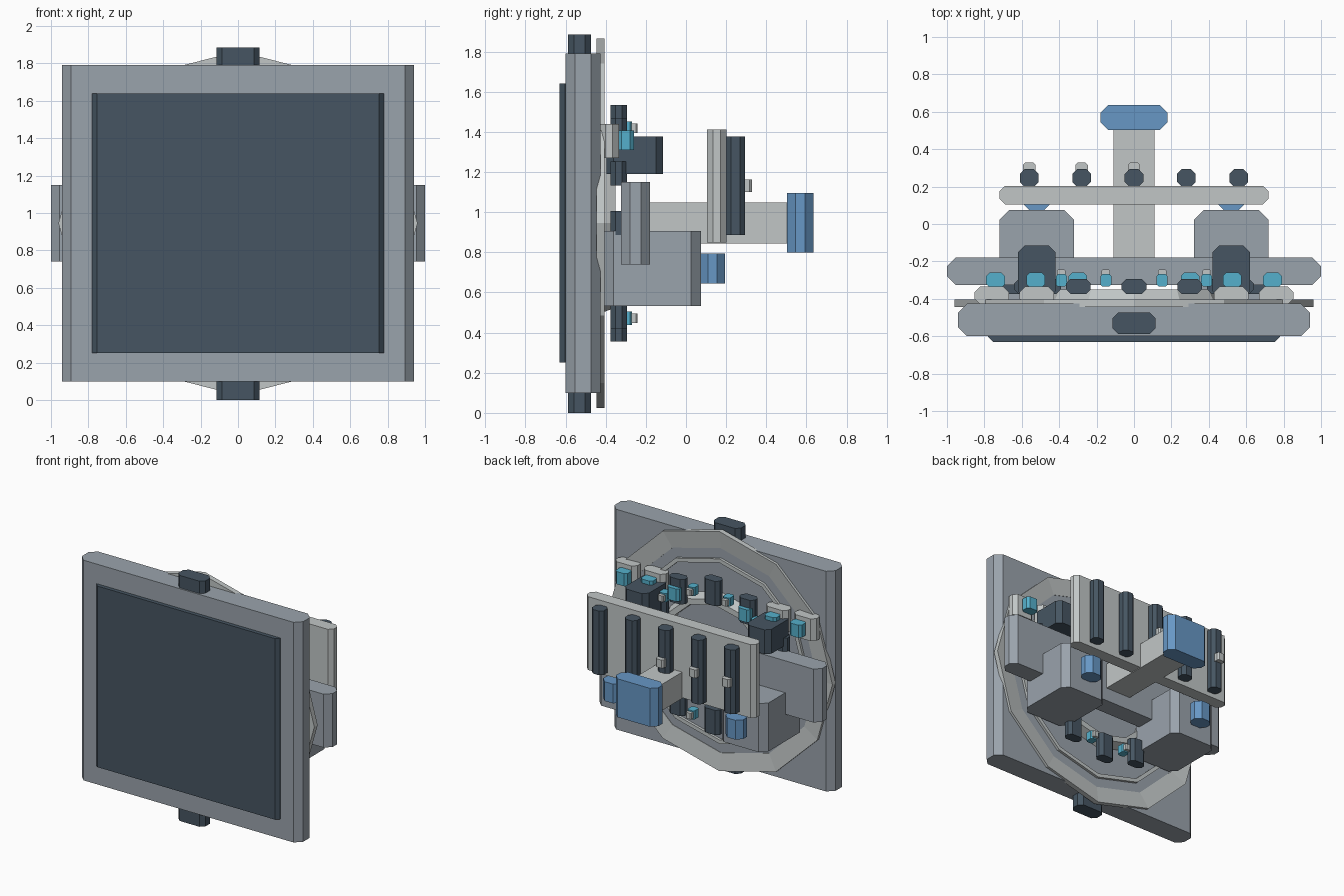
import bpy, bmesh, math

if "Cube" in bpy.data.objects:
    bpy.data.objects.remove(bpy.data.objects["Cube"])


def srgb(hexa):
    out = []
    for i in (0, 2, 4):
        c = int(hexa[i:i + 2], 16) / 255
        out.append(c / 12.92 if c <= 0.04045 else ((c + 0.055) / 1.055) ** 2.4)
    return (*out, 1)


def material(name, hexa):
    m = bpy.data.materials.new(name)
    m.diffuse_color = srgb(hexa)
    m.use_nodes = True
    m.node_tree.nodes["Principled BSDF"].inputs["Base Color"].default_value = m.diffuse_color
    return m


GREY = material("mid grey", "9AA3AC")
LIGHT = material("light grey", "C1C6C6")
DARK = material("dark slate", "465562")
BLUE = material("blue", "6797C5")
CYAN = material("cyan", "55B0CC")
CZ = 0.945  # height of the ring centre


def finish(bm, name, mat):
    bmesh.ops.recalc_face_normals(bm, faces=bm.faces[:])
    me = bpy.data.meshes.new(name)
    bm.to_mesh(me)
    bm.free()
    me.materials.append(mat)
    ob = bpy.data.objects.new(name, me)
    bpy.context.collection.objects.link(ob)
    return ob


def block(name, mat, x, y, z, c=0.03):
    """Upright box with chamfered vertical edges; x, y, z are (min, max)."""
    (x0, x1), (y0, y1), (z0, z1) = x, y, z
    c = min(c, 0.45 * (x1 - x0), 0.45 * (y1 - y0))
    outline = [(x0 + c, y0), (x1 - c, y0), (x1, y0 + c), (x1, y1 - c),
               (x1 - c, y1), (x0 + c, y1), (x0, y1 - c), (x0, y0 + c)]
    bm = bmesh.new()
    base = bm.faces.new([bm.verts.new((px, py, z0)) for px, py in outline])
    ext = bmesh.ops.extrude_face_region(bm, geom=[base])
    for v in ext["geom"]:
        if isinstance(v, bmesh.types.BMVert):
            v.co.z = z1
    return finish(bm, name, mat)


def span(centre, half):
    return (centre - half, centre + half)


def ring(name, mat, profile, n=12):
    """Twelve-sided oval ring about the y axis from (x radius, z radius, y) points."""
    bm = bmesh.new()
    loops = []
    for rx, rz, y in profile:
        loops.append([bm.verts.new((rx * math.sin(2 * math.pi * i / n), y,
                                    CZ + rz * math.cos(2 * math.pi * i / n)))
                      for i in range(n)])
    for a, b in zip(loops, loops[1:] + loops[:1]):
        for i in range(n):
            j = (i + 1) % n
            bm.faces.new((a[i], a[j], b[j], b[i]))
    return finish(bm, name, mat)


# Front panel, screen and edge tabs
block("main_panel", GREY, (-0.94, 0.94), (-0.60, -0.425), (0.10, 1.79), 0.048)
block("front_screen", DARK, (-0.78, 0.78), (-0.63, -0.57), (0.25, 1.64), 0.026)
block("top_tab", DARK, (-0.115, 0.115), (-0.588, -0.473), (1.75, 1.885))
block("bottom_tab", DARK, (-0.115, 0.115), (-0.588, -0.473), (0.0, 0.14))

# Concentric rings on the back
ring("outer_ring", LIGHT, [(0.96, 0.92, -0.445), (0.96, 0.92, -0.405),
                           (0.82, 0.785, -0.422), (0.82, 0.785, -0.445)])
ring("middle_ring", LIGHT, [(0.75, 0.71, -0.43), (0.75, 0.71, -0.405),
                            (0.72, 0.68, -0.405), (0.72, 0.68, -0.43)])
ring("inner_ring", LIGHT, [(0.50, 0.45, -0.43), (0.46, 0.42, -0.35),
                           (0.42, 0.375, -0.35), (0.42, 0.375, -0.43)])

# Cross beam, arm and end cap
block("cross_beam", GREY, (-1.0, 1.0), (-0.325, -0.18), (0.74, 1.15), 0.045)
block("centre_arm", LIGHT, (-0.11, 0.11), (-0.25, 0.53), (0.845, 1.047), 0.01)
block("arm_end_cap", BLUE, (-0.18, 0.18), (0.503, 0.635), (0.80, 1.095), 0.042)

# Rear plate with fins and knobs
block("rear_plate", LIGHT, (-0.72, 0.72), (0.105, 0.203), (0.85, 1.413), 0.03)
for i in range(5):
    x = -0.56 + 0.28 * i
    block(f"fin_{i}", DARK, span(x, 0.05), (0.20, 0.293), (0.885, 1.377), 0.025)
    if i < 3:
        block(f"fin_knob_{i}", LIGHT, span(x, 0.033), (0.275, 0.328), (1.10, 1.163), 0.012)

# Parts repeated on the left and right
for side, s in (("left", -1), ("right", 1)):
    block(f"{side}_housing", GREY, span(0.52 * s, 0.198), (-0.41, 0.075), (0.533, 0.905), 0.05)
    block(f"{side}_blue_plug", BLUE, span(0.52 * s, 0.075), (0.07, 0.195), (0.645, 0.793), 0.04)
    block(f"{side}_dark_box", DARK, span(0.52 * s, 0.1), (-0.395, -0.115), (1.19, 1.377), 0.035)
    for k, x in enumerate((0.52, 0.76)):
        block(f"{side}_light_pad_{k}", LIGHT, span(x * s, 0.093), (-0.43, -0.335), (1.27, 1.44), 0.03)
    for k, x in enumerate((0.30, 0.525, 0.74)):
        block(f"{side}_cyan_cap_{k}", CYAN, span(x * s, 0.05), (-0.34, -0.26), (1.31, 1.407), 0.018)

# Dark blocks around the inner ring, lying flat at the sides
for i in range(12):
    a = math.radians(30 * i)
    x, z = 0.595 * math.sin(a), CZ + 0.495 * math.cos(a)
    flat = i in (2, 3, 4, 8, 9, 10)
    hx, hz = (0.125, 0.06) if flat else (0.066, 0.095)
    block(f"ring_block_{i}", DARK, span(x, hx), (-0.375, -0.293), span(z, hz), 0.025)

# Small cyan studs with light tips between the dark blocks
for a in (15, 42, 165, 195, 318, 345):
    r = math.radians(a)
    x, z = 0.58 * math.sin(r), CZ + 0.49 * math.cos(r)
    block(f"stud_{a}", CYAN, span(x, 0.03), (-0.335, -0.268), span(z, 0.033), 0.012)
    block(f"stud_tip_{a}", LIGHT, span(x, 0.023), (-0.28, -0.242), span(z, 0.023), 0.008)
